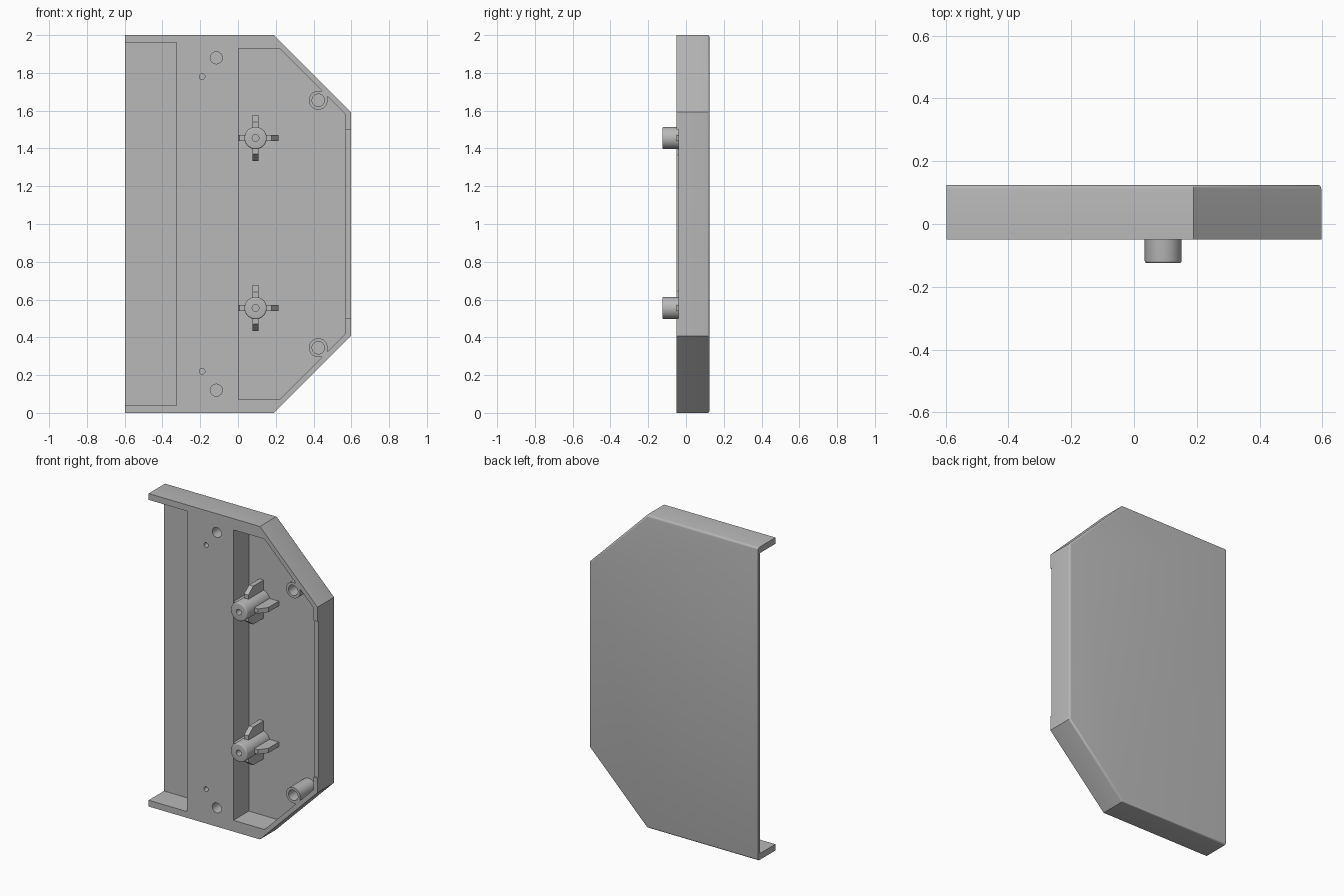
import bpy, bmesh, math
from mathutils import Matrix

cube = bpy.data.objects.get("Cube")
if cube:
    bpy.data.objects.remove(cube)

grey = bpy.data.materials.new("light grey")
grey.use_nodes = True
COLOUR = (0.48, 0.48, 0.48, 1)
grey.diffuse_color = COLOUR
grey.node_tree.nodes["Principled BSDF"].inputs["Base Color"].default_value = COLOUR

FRONT, FLOOR, BACK = -0.05, 0.105, 0.125
TIP = -0.125
SIDE = 0.597


def prism(name, outline, y0, y1, round_edges=None, radius=0.01):
    """Extrude an (x, z) outline along y; optionally round the chosen edges."""
    bm = bmesh.new()
    face = bm.faces.new([bm.verts.new((x, y0, z)) for x, z in outline])
    new = bmesh.ops.extrude_face_region(bm, geom=[face])["geom"]
    for v in new:
        if isinstance(v, bmesh.types.BMVert):
            v.co.y = y1
    bmesh.ops.recalc_face_normals(bm, faces=bm.faces)
    if round_edges:
        bmesh.ops.bevel(bm, geom=[e for e in bm.edges if round_edges(e)],
                        offset=radius, segments=4, profile=0.5, affect='EDGES')
    mesh = bpy.data.meshes.new(name)
    bm.to_mesh(mesh)
    bm.free()
    mesh.materials.append(grey)
    obj = bpy.data.objects.new(name, mesh)
    bpy.context.collection.objects.link(obj)
    return obj


def arc(x, z, r, start=0, end=360, steps=32):
    count = steps if end - start == 360 else steps + 1
    angles = [math.radians(start + (end - start) * i / steps) for i in range(count)]
    return [(x + r * math.cos(a), z + r * math.sin(a)) for a in angles]


def rect(x0, x1, z0, z1):
    return [(x0, z0), (x1, z0), (x1, z1), (x0, z1)]


def mirrored(half):
    """Complete an upper-half outline with its reflection about z = 1."""
    return half + [(x, 2 - z) for x, z in reversed(half)]


def carve(obj, cutter):
    mod = obj.modifiers.new("carve", 'BOOLEAN')
    mod.operation, mod.solver, mod.object = 'DIFFERENCE', 'EXACT', cutter
    bpy.context.view_layer.objects.active = obj
    bpy.ops.object.modifier_apply(modifier=mod.name)
    bpy.data.objects.remove(cutter)


def smooth(obj):
    bpy.ops.object.select_all(action='DESELECT')
    obj.select_set(True)
    bpy.context.view_layer.objects.active = obj
    bpy.ops.object.shade_smooth_by_angle(angle=math.radians(35))


# Housing with rounded back rim, square along its open left edge
def back_rim(e):
    return all(v.co.y > BACK - 0.001 for v in e.verts) and any(v.co.x > -0.5 for v in e.verts)


housing = prism("housing", mirrored([(-SIDE, 2), (0.19, 2), (SIDE, 1.593)]),
                FRONT, BACK, back_rim, 0.013)

# Side slot, open towards the edge
carve(housing, prism("slot_cutter", rect(-0.7, -0.325, 0.04, 1.96), -0.1, FLOOR))

# Main pocket, leaving a screw boss standing in each chamfered corner
boss = (0.425, 1.655)
half = ([(0.003, 1.928), (0.222, 1.928), (0.445, 1.705)]
        + arc(*boss, 0.05, 90, 360, 30) + [(0.475, 1.675), (0.568, 1.582)])
carve(housing, prism("pocket_cutter", mirrored(half), -0.1, FLOOR))

# Lowered stretch of the outer rim
carve(housing, prism("rim_cutter", rect(0.55, 0.7, 0.5, 1.5), -0.1, FRONT + 0.009))

# Screw holes: boss bores, mounting holes and pilot holes
for x, z, r in [(*boss, 0.033), (-0.115, 1.88), (-0.19, 1.78)][0:1] + [(-0.115, 1.88, 0.032), (-0.19, 1.78, 0.015)]:
    for height in (z, 2 - z):
        carve(housing, prism("hole_cutter", arc(x, height, r), -0.1, 0.06))
smooth(housing)

# Locating posts, each with a bore and four sloped ribs
for label, z in (("upper", 1.455), ("lower", 0.555)):
    post = prism(label + "_post", arc(0.093, z, 0.059, steps=40), TIP, FLOOR + 0.005,
                 lambda e: all(v.co.y < TIP + 0.001 for v in e.verts), 0.008)
    carve(post, prism("bore_cutter", arc(0.093, z, 0.018, steps=24), -0.2, 0.02))
    smooth(post)
    for i, side in enumerate(("right", "top", "left", "bottom")):
        # Rib profile is (distance from axis, depth), then turned about the post
        profile = [(0.045, FRONT), (0.085, FRONT), (0.122, 0), (0.122, FLOOR + 0.005), (0.045, FLOOR + 0.005)]
        rib = prism(f"{label}_post_{side}_rib", profile, -0.015, 0.015)
        lay = Matrix(((1, 0, 0), (0, 0, 1), (0, -1, 0))).to_4x4()
        turn = Matrix.Rotation(-i * math.pi / 2, 4, 'Y')
        rib.data.transform(Matrix.Translation((0.093, 0, z)) @ turn @ lay)
